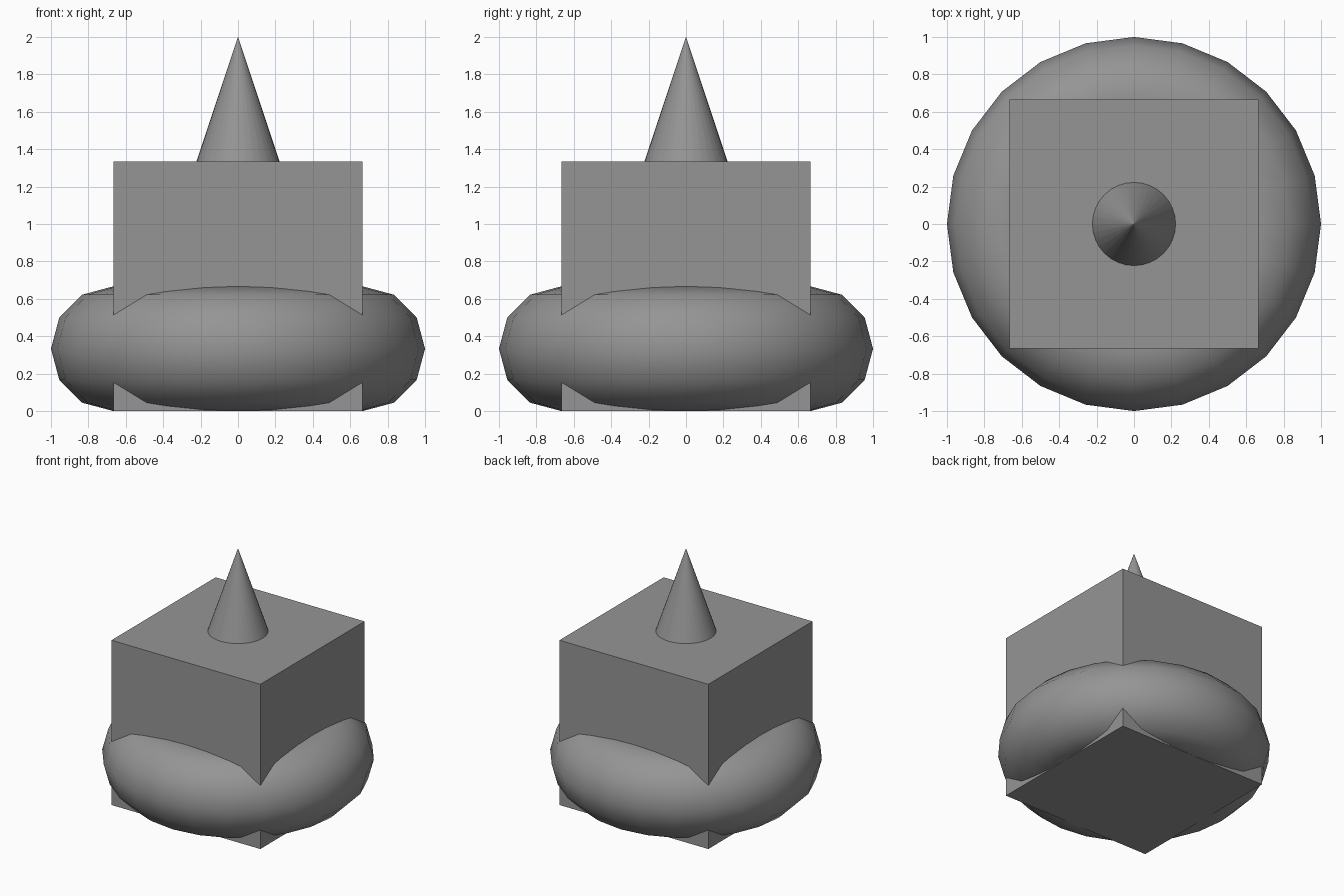
import bpy
import math

if "Cube" in bpy.data.objects:
    bpy.data.objects.remove(bpy.data.objects["Cube"])

U = 1 / 3  # base module of the model

dark_grey = bpy.data.materials.new("dark_grey")
dark_grey.diffuse_color = (0.3, 0.3, 0.3, 1)
dark_grey.use_nodes = True
dark_grey.node_tree.nodes["Principled BSDF"].inputs["Base Color"].default_value = dark_grey.diffuse_color


def finish(name, smooth_angle=None):
    obj = bpy.context.object
    obj.name = name
    obj.data.materials.append(dark_grey)
    if smooth_angle:
        bpy.ops.object.shade_smooth_by_angle(angle=math.radians(smooth_angle))


# Square block
bpy.ops.mesh.primitive_cube_add(size=4 * U, location=(0, 0, 2 * U))
finish("block")

# Ring around the foot of the block
bpy.ops.mesh.primitive_torus_add(major_radius=2 * U, minor_radius=U,
                                 major_segments=24, minor_segments=12,
                                 location=(0, 0, U))
finish("ring", 40)

# Spike, sunk into the block; its minute flat tip keeps the shading conical
bpy.ops.mesh.primitive_cone_add(vertices=32, radius1=U, radius2=0.0005,
                                depth=3 * U, location=(0, 0, 4.5 * U))
finish("spike", 40)
